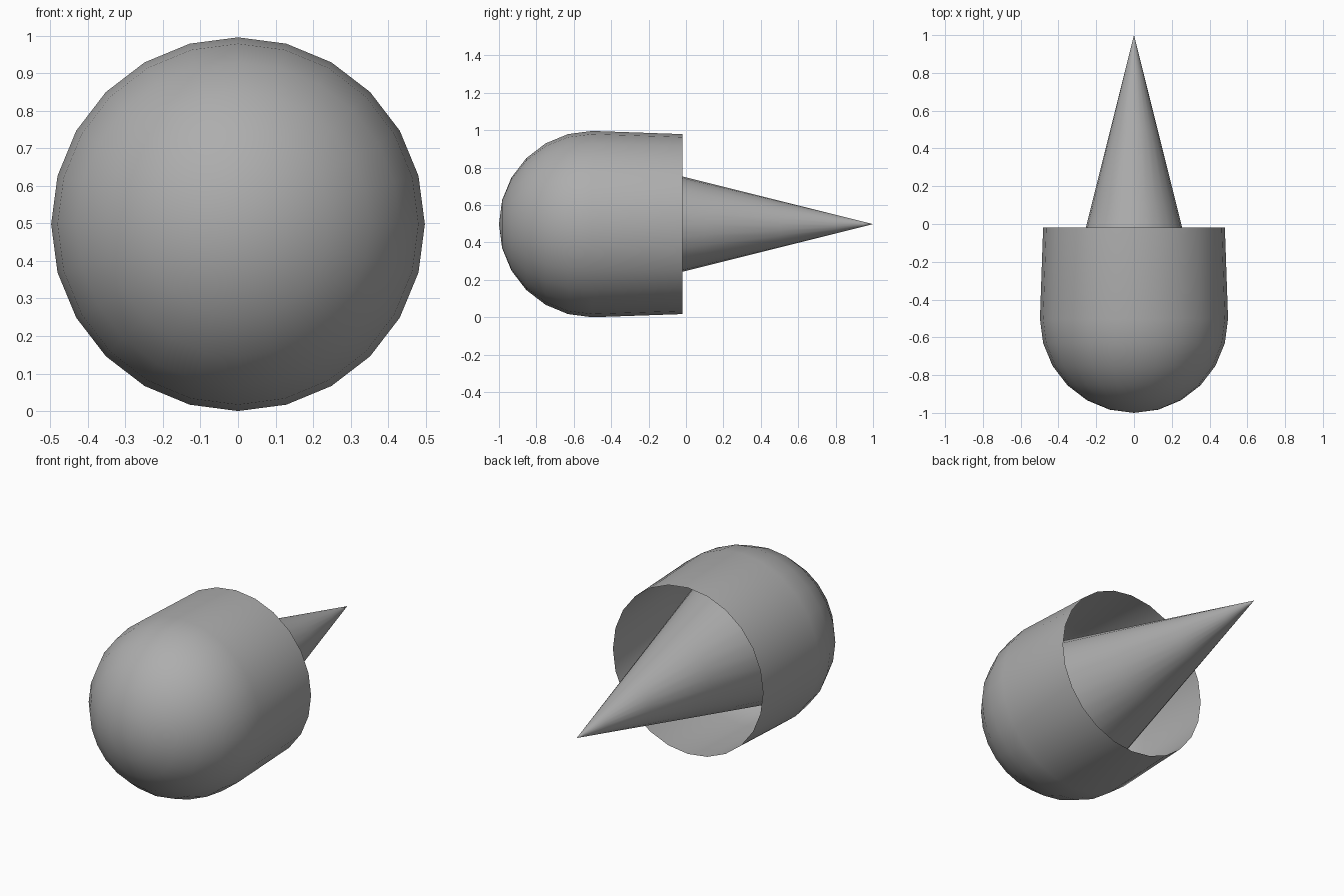
import bpy, bmesh
from math import sin, cos, pi, radians

if "Cube" in bpy.data.objects:
    bpy.data.objects.remove(bpy.data.objects["Cube"])

SIDES = 24
R = 0.498      # dome radius
RIM_Y = -0.018  # open end of the shell

grey = bpy.data.materials.new("dark_grey")
grey.diffuse_color = (0.42, 0.42, 0.42, 1)
grey.use_nodes = True
grey.node_tree.nodes["Principled BSDF"].inputs["Base Color"].default_value = grey.diffuse_color


def lathe(name, profile):
    """Revolve (radius, y) points about the lengthwise axis."""
    bm = bmesh.new()
    rings = []
    for r, y in profile:
        if r < 1e-6:
            rings.append([bm.verts.new((0, y, R))])
        else:
            rings.append([bm.verts.new((r * sin(2 * pi * i / SIDES), y, R + r * cos(2 * pi * i / SIDES)))
                          for i in range(SIDES)])
    for a, b in zip(rings, rings[1:]):
        for i in range(SIDES):
            j = (i + 1) % SIDES
            if len(a) == 1:
                bm.faces.new((a[0], b[j], b[i]))
            elif len(b) == 1:
                bm.faces.new((a[i], a[j], b[0]))
            else:
                bm.faces.new((a[i], a[j], b[j], b[i]))
    bmesh.ops.recalc_face_normals(bm, faces=bm.faces)
    me = bpy.data.meshes.new(name)
    bm.to_mesh(me)
    bm.free()
    me.materials.append(grey)
    ob = bpy.data.objects.new(name, me)
    bpy.context.collection.objects.link(ob)
    bpy.ops.object.select_all(action='DESELECT')
    ob.select_set(True)
    bpy.context.view_layer.objects.active = ob
    bpy.ops.object.shade_smooth_by_angle(angle=radians(40))
    return ob


# Hollow shell: half-sphere nose and a slightly tapered wall, open at the back
dome = [(R * sin(radians(15 * k)), -1 + R - R * cos(radians(15 * k))) for k in range(7)]
lathe("shell", dome + [(R * cos(radians(15)), RIM_Y)])

# Long spike, rising from the inside of the shell; rings keep its shading even
BASE_Y, SLOPE = -0.73, 0.25
spike = [(SLOPE * (1 - y), y) for y in (BASE_Y, -0.3, 0.1, 0.5, 0.8, 0.95)]
lathe("spike", spike + [(0, 1.0)])
